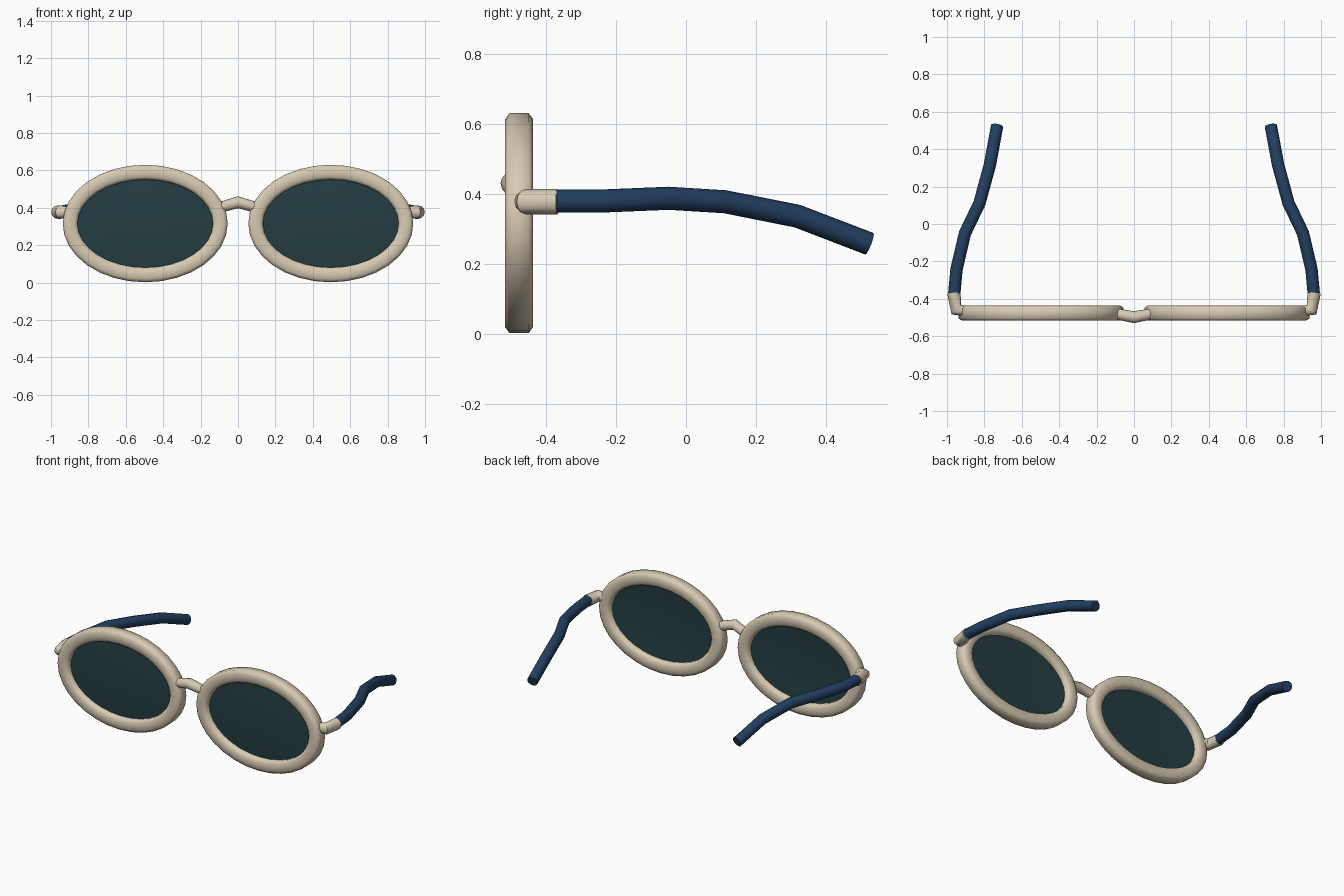
import bpy, bmesh, math
from mathutils import Vector

if "Cube" in bpy.data.objects:
    bpy.data.objects.remove(bpy.data.objects["Cube"])


def material(name, rgb):
    m = bpy.data.materials.new(name)
    m.diffuse_color = (*rgb, 1)
    m.use_nodes = True
    m.node_tree.nodes["Principled BSDF"].inputs["Base Color"].default_value = m.diffuse_color
    return m


CREAM = material("cream_frame", (0.68, 0.59, 0.45))
NAVY = material("navy_temple", (0.016, 0.05, 0.118))
TEAL = material("dark_teal_lens", (0.018, 0.047, 0.055))


def finish(name, bm, mat, angle=50):
    bmesh.ops.recalc_face_normals(bm, faces=bm.faces)
    mesh = bpy.data.meshes.new(name)
    bm.to_mesh(mesh)
    bm.free()
    mesh.materials.append(mat)
    ob = bpy.data.objects.new(name, mesh)
    bpy.context.collection.objects.link(ob)
    bpy.ops.object.select_all(action='DESELECT')
    ob.select_set(True)
    bpy.context.view_layer.objects.active = ob
    bpy.ops.object.shade_smooth_by_angle(angle=math.radians(angle))
    return ob


def skin(bm, rings, closed=False):
    n = len(rings[0])
    pairs = list(zip(rings, rings[1:]))
    if closed:
        pairs.append((rings[-1], rings[0]))
    for a, b in pairs:
        for i in range(n):
            j = (i + 1) % n
            bm.faces.new((a[i], a[j], b[j], b[i]))


def tube(name, path, radii, mat, sides=12):
    """Capped round bar along a path, with a radius at each point."""
    bm = bmesh.new()
    pts = [Vector(p) for p in path]
    rings = []
    for i, p in enumerate(pts):
        t = Vector((0, 0, 0))
        if i > 0:
            t += (p - pts[i - 1]).normalized()
        if i < len(pts) - 1:
            t += (pts[i + 1] - p).normalized()
        t.normalize()
        u = t.cross(Vector((0, 0, 1))).normalized()
        v = u.cross(t)
        rings.append([bm.verts.new(p + radii[i] * (u * math.cos(a) + v * math.sin(a)))
                      for a in (2 * math.pi * k / sides for k in range(sides))])
    skin(bm, rings)
    bm.faces.new(rings[0])
    bm.faces.new(rings[-1])
    return finish(name, bm, mat)


CX, CY, CZ = 0.496, -0.477, 0.316
RA, RB = 0.401, 0.274          # centre line of the oval rim
SEG = 32


def oval(bm, cx, dr, y, scale=1.0):
    return [bm.verts.new((cx + (RA + dr) * scale * math.cos(a), y,
                          CZ + (RB + dr) * scale * math.sin(a)))
            for a in (2 * math.pi * k / SEG for k in range(SEG))]


def rim(name, cx):
    # chamfered cross-section: (radial offset, depth offset)
    prof = [(0.04, -0.028), (0.04, 0.028), (0.023, 0.04), (-0.023, 0.04),
            (-0.039, 0.026), (-0.039, -0.026), (-0.023, -0.04), (0.023, -0.04)]
    bm = bmesh.new()
    skin(bm, [oval(bm, cx, dr, CY + dy) for dr, dy in prof], closed=True)
    finish(name, bm, CREAM, 70)


def lens(name, cx):
    # thin, slightly domed oval pane
    bm = bmesh.new()
    dome = lambda s: -0.012 * (1 - s * s)
    front = [oval(bm, cx, -0.03, CY - 0.006 + dome(s), s) for s in (0.3, 0.65, 1)]
    back = [oval(bm, cx, -0.03, CY + 0.006 + dome(s), s) for s in (1, 0.65, 0.3)]
    skin(bm, front + back)
    bm.faces.new(front[0])
    bm.faces.new(back[-1])
    finish(name, bm, TEAL)


for side, s in (("right", 1), ("left", -1)):
    rim("rim_" + side, s * CX)
    lens("lens_" + side, s * CX)
    # hinge block bending back from the rim
    tube("hinge_" + side,
         [(s * 0.90, -0.465, 0.377), (s * 0.95, -0.458, 0.377), (s * 0.963, -0.367, 0.377)],
         [0.028, 0.036, 0.036], CREAM)
    # temple arm curving inward and down
    tube("temple_" + side,
         [(s * 0.961, -0.372, 0.379), (s * 0.949, -0.243, 0.379), (s * 0.904, -0.05, 0.387),
          (s * 0.826, 0.112, 0.377), (s * 0.770, 0.318, 0.336), (s * 0.732, 0.524, 0.257)],
         [0.033] * 6, NAVY)

# nose bridge
tube("bridge", [(-0.09, -0.482, 0.404), (0, -0.498, 0.430), (0.09, -0.482, 0.404)],
     [0.029, 0.032, 0.029], CREAM)
